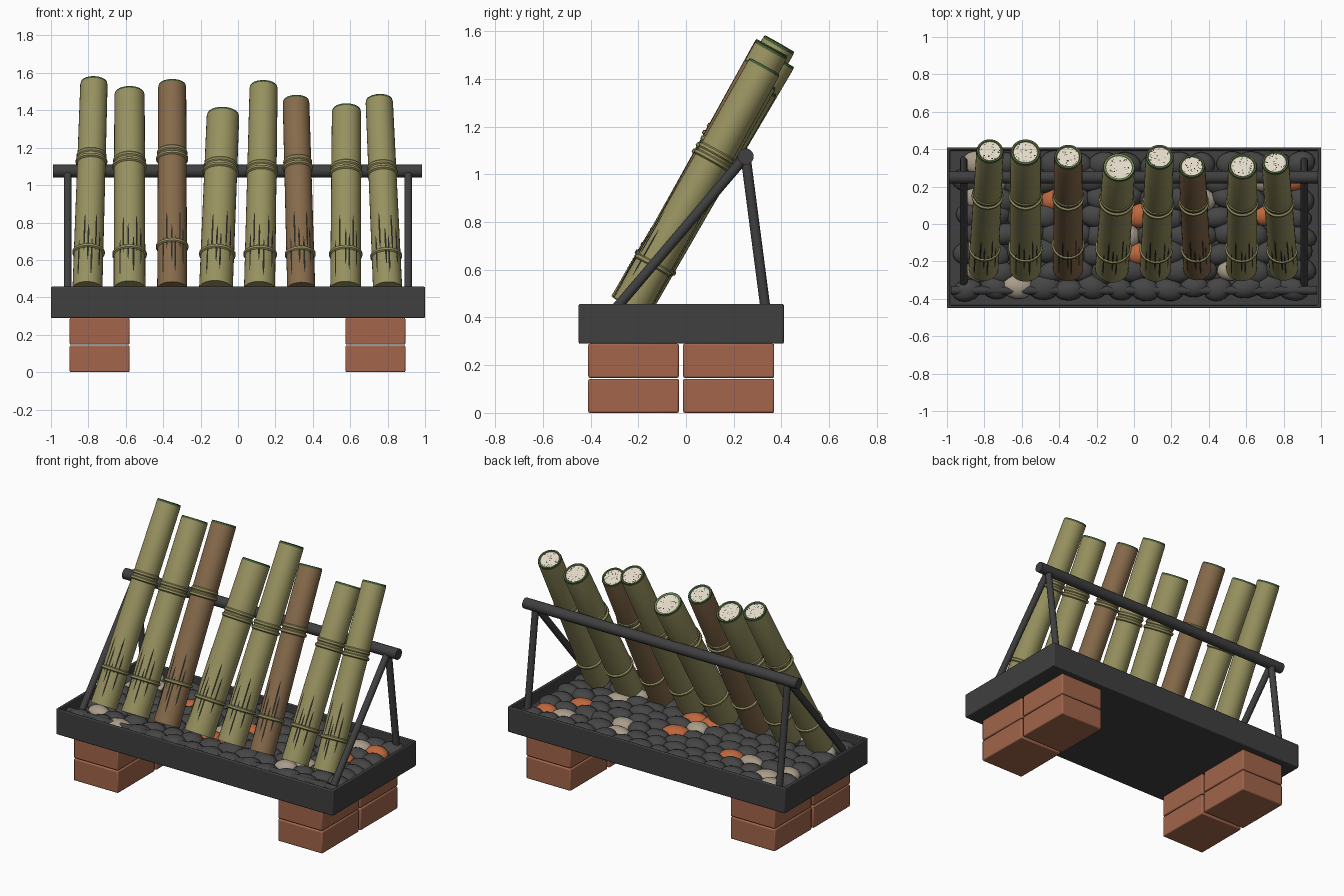
import bpy, bmesh, math, random
from mathutils import Vector, Matrix

random.seed(4)
if "Cube" in bpy.data.objects:
    bpy.data.objects.remove(bpy.data.objects["Cube"], do_unlink=True)


def material(name, r, g, b):
    m = bpy.data.materials.new(name)
    m.diffuse_color = (r, g, b, 1)
    m.use_nodes = True
    bsdf = next(n for n in m.node_tree.nodes if n.type == 'BSDF_PRINCIPLED')
    bsdf.inputs["Base Color"].default_value = (r, g, b, 1)
    return m


CHARCOAL = material("charcoal metal", .05, .05, .052)
BRICK = material("red brick", .36, .13, .07)
OLIVE = material("olive bamboo", .31, .285, .115)
BROWN = material("brown bamboo", .24, .145, .07)
GREEN = material("dark green rim", .05, .1, .035)
CREAM = material("cream filling", .76, .69, .57)
SOOT = material("soot black", .02, .02, .016)
SLATE = material("slate stone", .06, .06, .062)
BEIGE = material("beige stone", .4, .335, .255)
ORANGE = material("orange stone", .52, .135, .045)


def finish(bm, name, mats, smooth=None, bevel=0):
    me = bpy.data.meshes.new(name)
    bm.normal_update()
    bm.to_mesh(me)
    bm.free()
    for m in mats:
        me.materials.append(m)
    ob = bpy.data.objects.new(name, me)
    bpy.context.collection.objects.link(ob)
    if bevel:
        mod = ob.modifiers.new("soft edges", 'BEVEL')
        mod.width, mod.segments = bevel, 2
    if smooth:
        bpy.ops.object.select_all(action='DESELECT')
        ob.select_set(True)
        bpy.context.view_layer.objects.active = ob
        bpy.ops.object.shade_smooth_by_angle(angle=math.radians(smooth))
    return ob


def box(bm, lo, hi):
    lo, hi = Vector(lo), Vector(hi)
    mat = Matrix.Translation((lo + hi) / 2) @ Matrix.Diagonal((*(hi - lo), 1))
    return bmesh.ops.create_cube(bm, size=1, matrix=mat)


def aim(a, b):
    """Frame at a with its z axis pointing to b."""
    turn = Vector((0, 0, 1)).rotation_difference(b - a)
    return Matrix.Translation(a) @ turn.to_matrix().to_4x4()


def rod(name, a, b, r):
    a, b = Vector(a), Vector(b)
    bm = bmesh.new()
    length = (b - a).length
    bmesh.ops.create_cone(bm, cap_ends=True, segments=20, radius1=r, radius2=r, depth=length,
                          matrix=aim(a, b) @ Matrix.Translation((0, 0, length / 2)))
    finish(bm, name, [CHARCOAL], smooth=40)


def lathe(bm, profile, sides=32):
    """profile: (radius, height, material index of the band above the point)."""
    rings = []
    for r, h, _ in profile:
        rings.append([bm.verts.new((r * math.cos(t), r * math.sin(t), h))
                      for t in (math.tau * i / sides for i in range(sides))])
    for k in range(len(rings) - 1):
        for i in range(sides):
            j = (i + 1) % sides
            f = bm.faces.new((rings[k][i], rings[k][j], rings[k + 1][j], rings[k + 1][i]))
            f.material_index = profile[k][2]
    bm.faces.new(rings[0][::-1]).material_index = profile[0][2]
    bm.faces.new(rings[-1]).material_index = profile[-1][2]


# Brick feet: two bricks side by side, two high, at each end
for side, x in (("right", -.9), ("left", .575)):
    for row, y0, y1 in (("front", -.41, -.03), ("back", -.012, .37)):
        for level, z0 in (("lower", 0), ("upper", .147)):
            bm = bmesh.new()
            box(bm, (x, y0, z0), (x + .32, y1, z0 + .143))
            finish(bm, f"{side}_{row}_{level}_brick", [BRICK], smooth=30, bevel=.007)

# Tray, hollowed from above
bm = bmesh.new()
box(bm, (-1, -.45, .29), (1, .41, .457))
top = max(bm.faces, key=lambda f: f.calc_center_median().z)
bmesh.ops.inset_region(bm, faces=[top], thickness=.022)
pocket = bmesh.ops.extrude_discrete_faces(bm, faces=[top])["faces"][0]
bmesh.ops.translate(bm, verts=pocket.verts, vec=(0, 0, -.08))
finish(bm, "tray", [CHARCOAL], smooth=30, bevel=.006)

# Leaning frame
rod("top_rail", (-.99, .25, 1.075), (.985, .25, 1.075), .034)
rod("front_rail", (-.978, -.355, .415), (.978, -.355, .415), .023)
for side, x in (("right", -.91), ("left", .91)):
    rod(side + "_back_leg", (x, .25, 1.075), (x, .34, .385), .021)
    rod(side + "_front_leg", (x, .25, 1.075), (x, -.335, .39), .021)

# Stones: staggered rows, coloured by nearness to accent spots
orange_spots = [(-.48, .14), (.04, 0), (-.02, -.17), (.68, 0), (.86, .18)]
beige_spots = [(-.9, .15), (-.9, .3), (-.68, -.13), (-.75, 0), (-.62, .12), (-.6, -.3), (-.7, .25),
               (.4, .12), (.5, -.24), (.6, -.12), (.72, .2), (-.05, -.1), (-.85, -.27), (.3, .2)]
spots = [(p, 2) for p in orange_spots] + [(p, 1) for p in beige_spots]
bm = bmesh.new()
for row in range(8):
    for col in range(14):
        x = -.885 + col * .134 + (row % 2) * .05 + random.uniform(-.015, .015)
        y = -.345 + row * .096 + random.uniform(-.012, .012)
        size = (random.uniform(.075, .09), random.uniform(.056, .068), random.uniform(.042, .05), 1)
        place = (Matrix.Translation((min(x, .89), min(y, .325), .398 + random.uniform(-.005, .005)))
                 @ Matrix.Rotation(random.uniform(-.35, .35), 4, 'Z') @ Matrix.Diagonal(size))
        verts = bmesh.ops.create_uvsphere(bm, u_segments=16, v_segments=10, radius=1,
                                          matrix=place)["verts"]
        tone = 0
        for (sx, sy), t in spots:
            if abs(x - sx) < .07 and abs(y - sy) < .05:
                tone = t
                break
        for f in {f for v in verts for f in v.link_faces}:
            f.material_index = tone
finish(bm, "stones", [SLATE, BEIGE, ORANGE], smooth=60)

# Bamboo: foot x, foot radius, head x, head y, head z, head radius, node heights, colour
tubes = [
    (-.805, .08, -.77, .392, 1.548, .073, .64, 1.125, OLIVE),
    (-.58, .085, -.58, .385, 1.49, .081, .63, 1.10, OLIVE),
    (-.352, .08, -.352, .36, 1.533, .075, .67, 1.14, BROWN),
    (-.118, .09, -.08, .305, 1.376, .087, .63, 1.07, OLIVE),
    (.115, .083, .137, .36, 1.527, .075, .63, 1.06, OLIVE),
    (.338, .075, .31, .31, 1.45, .071, .63, 1.09, BROWN),
    (.575, .082, .58, .31, 1.40, .078, .63, 1.06, OLIVE),
    (.80, .078, .755, .33, 1.453, .073, .62, 1.06, OLIVE),
]
for n, (x0, r0, x1, y1, z1, r1, low, high, skin) in enumerate(tubes, 1):
    foot, head = Vector((x0, -.235, .445)), Vector((x1, y1, z1))
    length = (head - foot).length
    frame = aim(foot, head)

    def radius(h):
        return r0 + (r1 - r0) * h / length

    # Stalk with raised nodes and a filled, rimmed mouth
    profile = [(r0, 0, 0)]
    ridges = [(low, 0, .008), (high, 0, .009), (high, .034, .005)]
    for z, up, swell in ridges:
        h = (z - foot.z) / (head.z - foot.z) * length + up
        r = radius(h)
        profile += [(r, h - .012, 1), (r + swell, h - .006, 1), (r + swell, h + .006, 1), (r, h + .012, 0)]
    profile += [(r1, length - .012, 2), (r1 - .003, length, 2), (r1 * .9, length, 1),
                (r1 * .86, length, 2), (r1 * .79, length - .004, 3), (r1 * .3, length - .004, 3)]
    bm = bmesh.new()
    lathe(bm, profile)
    bm.transform(frame)
    finish(bm, f"bamboo_tube_{n}", [skin, OLIVE, GREEN, CREAM], smooth=35)

    # Flecks in the filling
    bm = bmesh.new()
    for _ in range(26):
        d, t = r1 * .75 * math.sqrt(random.random()), random.uniform(0, math.tau)
        bmesh.ops.create_circle(bm, cap_ends=True, segments=6, radius=random.uniform(.002, .0045),
                                matrix=Matrix.Translation((d * math.cos(t), d * math.sin(t), length - .002)))
    for f in bm.faces:
        f.material_index = random.choice((0, 0, 1))
    bm.transform(frame)
    finish(bm, f"filling_flecks_{n}", [SOOT, GREEN])

    # Narrow tapering slits around the front of the stalk
    bm = bmesh.new()
    for k in range(6):
        t = math.radians(-128 + k * 17 + random.uniform(-4, 4))
        start = (.06, .2, .12)[k % 3] + random.uniform(-.02, .02)
        out, side = Vector((math.cos(t), math.sin(t), 0)), Vector((-math.sin(t), math.cos(t), 0))
        left, right = [], []
        for s, w in ((0, .001), (.2, .0045), (.8, .0045), (1, .001)):
            h = start + s * .22
            mid = out * (radius(h) + .0015) + Vector((0, 0, h))
            left.append(bm.verts.new(mid - side * w))
            right.append(bm.verts.new(mid + side * w))
        bm.faces.new(left[::-1] + right)
    bm.transform(frame)
    finish(bm, f"front_slits_{n}", [SOOT])
